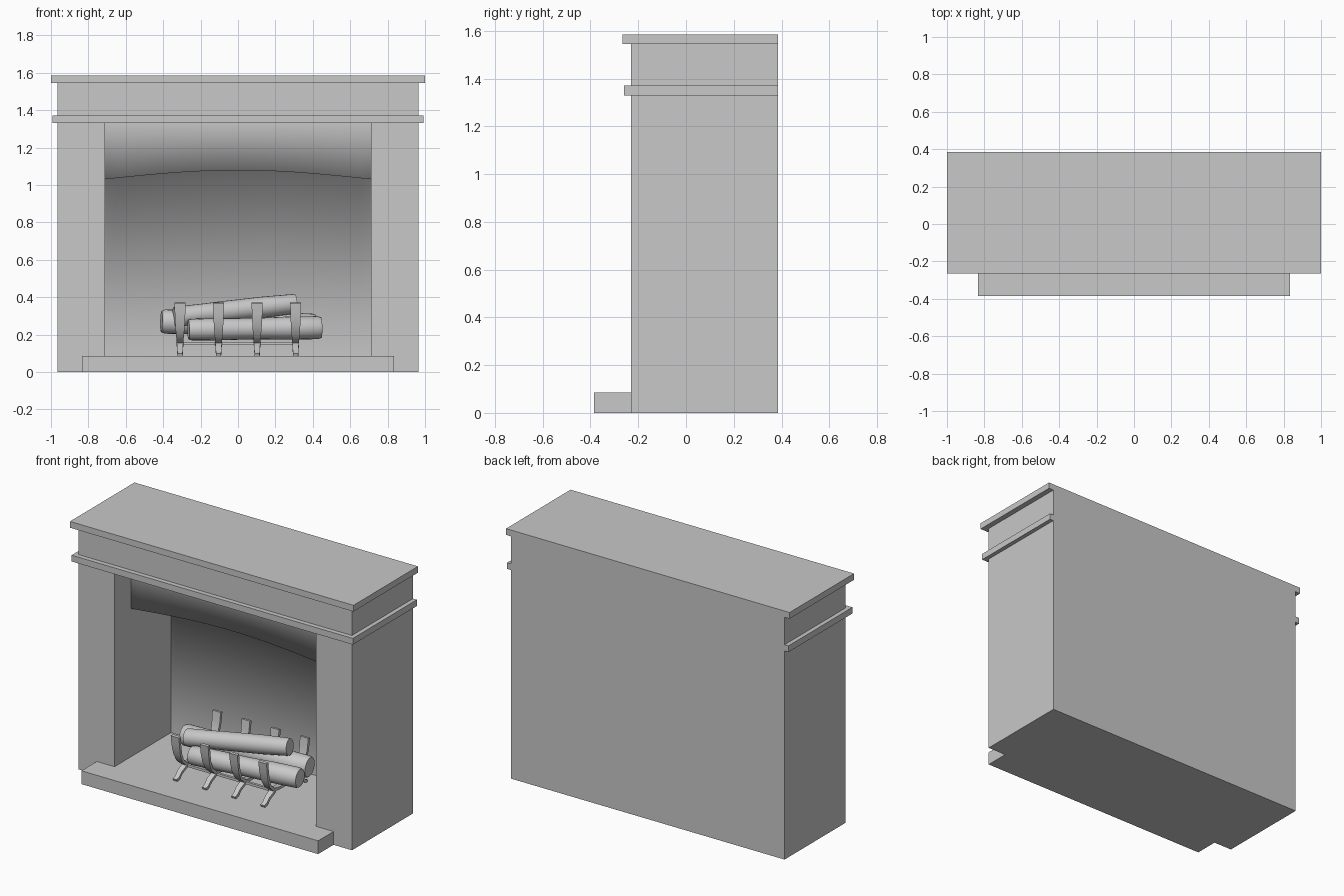
import bpy, bmesh, math, random
from mathutils import Vector

random.seed(4)
old = bpy.data.objects.get("Cube")
if old:
    bpy.data.objects.remove(old, do_unlink=True)

stone = bpy.data.materials.new("pale_grey")
stone.use_nodes = True
GREY = (0.58, 0.58, 0.58, 1)
stone.diffuse_color = GREY
stone.node_tree.nodes["Principled BSDF"].inputs["Base Color"].default_value = GREY


def finish(bm, name, fix=True):
    if fix:
        bmesh.ops.recalc_face_normals(bm, faces=bm.faces)
    mesh = bpy.data.meshes.new(name)
    bm.to_mesh(mesh)
    bm.free()
    mesh.materials.append(stone)
    obj = bpy.data.objects.new(name, mesh)
    bpy.context.collection.objects.link(obj)
    return obj


def prism(name, outline, offset):
    """Extrude a closed outline of 3D points by an offset."""
    bm = bmesh.new()
    face = bm.faces.new([bm.verts.new(p) for p in outline])
    made = bmesh.ops.extrude_face_region(bm, geom=[face])["geom"]
    verts = [v for v in made if isinstance(v, bmesh.types.BMVert)]
    bmesh.ops.translate(bm, verts=verts, vec=offset)
    return finish(bm, name)


def box(name, half_x, y0, y1, z0, z1):
    corners = [(-half_x, y0, z0), (half_x, y0, z0), (half_x, y1, z0), (-half_x, y1, z0)]
    return prism(name, corners, (0, 0, z1 - z0))


def loft(name, rings):
    """Join closed rings of points into a capped tube."""
    bm = bmesh.new()
    loops = [[bm.verts.new(p) for p in ring] for ring in rings]
    n = len(loops[0])
    for a, b in zip(loops, loops[1:]):
        for i in range(n):
            j = (i + 1) % n
            bm.faces.new((a[i], a[j], b[j], b[i]))
    bm.faces.new(loops[0][::-1])
    bm.faces.new(loops[-1])
    return finish(bm, name)


def smooth(obj, angle):
    bpy.ops.object.select_all(action="DESELECT")
    obj.select_set(True)
    bpy.context.view_layer.objects.active = obj
    bpy.ops.object.shade_smooth_by_angle(angle=math.radians(angle))


# Surround: two pillars and a header in one piece, closed at the back
FRONT, BACK, INNER, OUTER = -0.23, 0.385, 0.71, 0.965
HEAD, FLOOR, REAR = 1.33, 0.085, 0.34
side = [(INNER, 0), (INNER, HEAD)]
half = [(OUTER, 1.56), (OUTER, 0)] + side
arch = half + [(-x, z) for x, z in reversed(half)]
prism("surround", [(x, FRONT, z) for x, z in arch], (0, BACK - FRONT, 0))
box("back_wall", INNER, REAR, BACK, 0, HEAD)

# Mantel shelf and lower moulding
box("mantel_shelf", 1.0, -0.265, BACK, 1.545, 1.585)
box("mantel_moulding", 0.992, -0.26, BACK, HEAD, 1.37)

# Hearth: wide step in front, narrowing to the firebox floor
edge = [(0.835, BACK * -1), (0.835, FRONT), (INNER, FRONT), (INNER, REAR)]
prism("hearth", [(x, y, 0) for x, y in edge + [(-x, y) for x, y in reversed(edge)]],
      (0, 0, FLOOR))

# Firebox liner: back, arched ceiling and lintel as one smooth sheet
THROAT, COLS = -0.065, 24
bm = bmesh.new()
columns = []
for i in range(COLS + 1):
    x = INNER * (2 * i / COLS - 1)
    z = 1.03 + 0.048 * math.cos(math.pi / 2 * x / INNER)
    path = [(REAR - 0.002, FLOOR), (REAR - 0.002, z), (THROAT, z), (THROAT, HEAD)]
    columns.append([bm.verts.new((x, y, h)) for y, h in path])
for a, b in zip(columns, columns[1:]):
    for k in range(3):
        bm.faces.new((a[k], b[k], b[k + 1], a[k + 1])).smooth = True
finish(bm, "firebox_liner", fix=False)


# Grate: flat tapered straps with splayed feet, tied by two rails
MID = 0.025


def strap(name, x, path):
    """Sweep a flat section along (y, z, width) points."""
    rings = []
    for i, (y, z, w) in enumerate(path):
        p, q = path[max(i - 1, 0)], path[min(i + 1, len(path) - 1)]
        t = Vector((0, q[0] - p[0], q[1] - p[1])).normalized()
        n = Vector((0, -t.z, t.y)) * 0.009
        c = Vector((x, y, z))
        s = Vector((w / 2, 0, 0))
        rings.append([c - s - n, c + s - n, c + s + n, c - s + n])
    smooth(loft(name, rings), 35)


arm = [(-0.185, 0.37, 0.058), (-0.178, 0.31, 0.056), (-0.165, 0.25, 0.05),
       (-0.14, 0.2, 0.042), (-0.1, 0.165, 0.036), (-0.05, 0.155, 0.034)]
foot = [(-0.19, 0.09, 0.028), (-0.165, 0.1, 0.029), (-0.14, 0.125, 0.032), (-0.085, 0.152, 0.036)]


def mirror(path):
    return [(2 * MID - y, z, w) for y, z, w in reversed(path)]


for i in range(4):
    x = -0.31 + 0.206 * i
    strap(f"grate_bar_{i + 1}", x, arm + mirror(arm))
    strap(f"grate_front_foot_{i + 1}", x, foot)
    strap(f"grate_back_foot_{i + 1}", x, mirror(foot))
for label, y in (("front", -0.085), ("back", 2 * MID + 0.085)):
    box(f"grate_{label}_rail", 0.31, y - 0.008, y + 0.008, 0.143, 0.159)


# Logs: slightly uneven smooth cylinders
def log(name, start, end, radius):
    a, b = Vector(start), Vector(end)
    turn = (b - a).to_track_quat("Z", "Y")
    rings = []
    for i in range(9):
        f = i / 8
        r = radius * random.uniform(0.95, 1.04) * (0.9 if i in (0, 8) else 1)
        if i in (1, 7):
            f += (0.1 if i == 7 else -0.1)
        c = a.lerp(b, f)
        rings.append([c + turn @ Vector((r * math.cos(k * math.tau / 20),
                                         r * math.sin(k * math.tau / 20), 0))
                      for k in range(20)])
    smooth(loft(name, rings), 50)


log("front_log", (-0.265, -0.09, 0.226), (0.445, -0.01, 0.237), 0.06)
log("back_log", (-0.41, 0.04, 0.27), (0.415, 0.13, 0.245), 0.065)
log("top_log", (-0.34, -0.03, 0.295), (0.31, 0.08, 0.365), 0.055)
